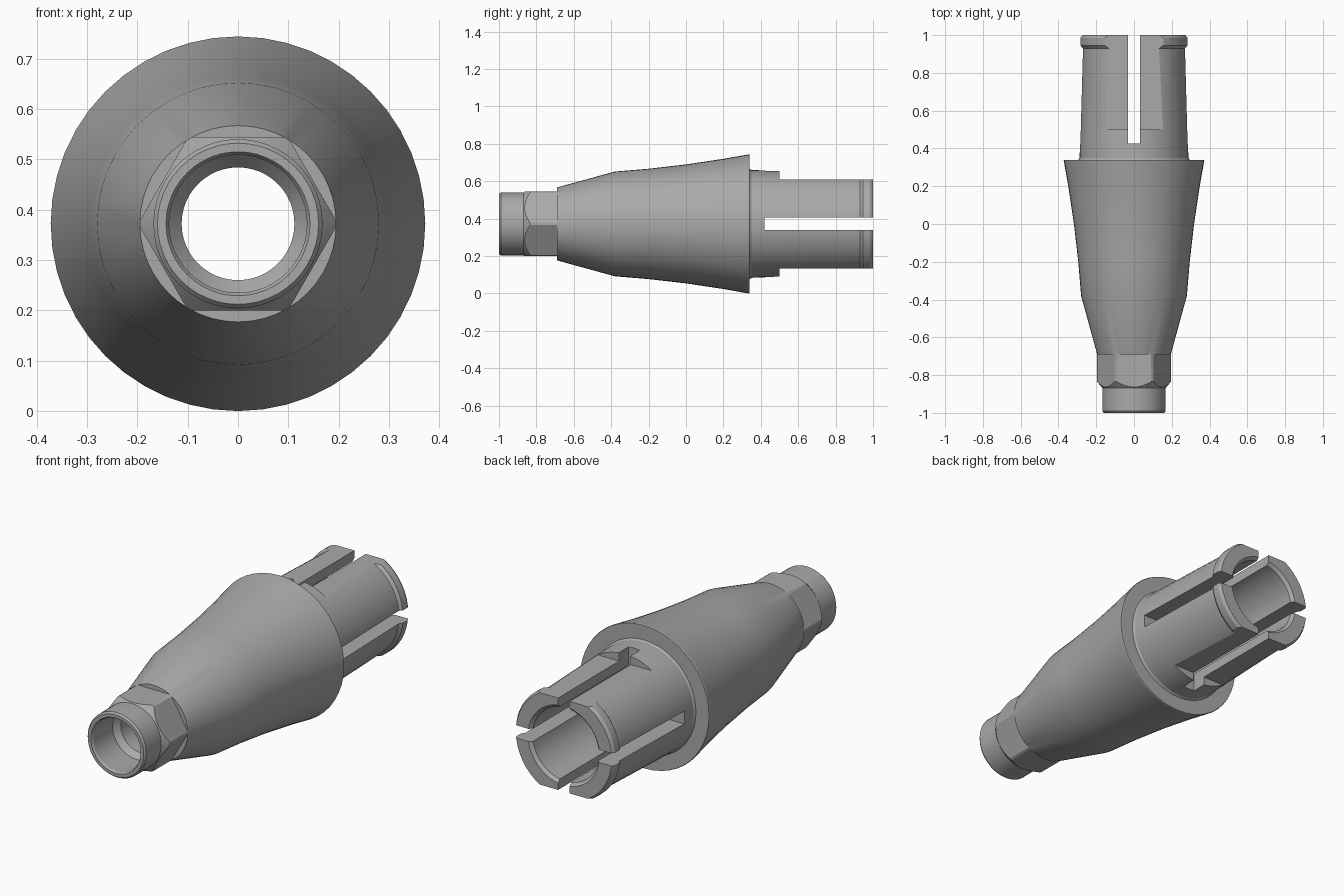
import bpy, bmesh, math

if "Cube" in bpy.data.objects:
    bpy.data.objects.remove(bpy.data.objects["Cube"])

CZ = 0.372      # height of the long axis
SEG = 48

metal = bpy.data.materials.new("satin grey")
metal.diffuse_color = (0.40, 0.40, 0.40, 1)
metal.use_nodes = True
metal.node_tree.nodes["Principled BSDF"].inputs["Base Color"].default_value = metal.diffuse_color


def make_object(name, bm):
    bmesh.ops.recalc_face_normals(bm, faces=bm.faces)
    mesh = bpy.data.meshes.new(name)
    bm.to_mesh(mesh)
    bm.free()
    mesh.materials.append(metal)
    ob = bpy.data.objects.new(name, mesh)
    bpy.context.collection.objects.link(ob)
    return ob


def revolve(name, profile, segments=SEG, offset=0.0):
    """Closed (y, radius) profile turned around the long axis."""
    bm = bmesh.new()
    rings = []
    for i in range(segments):
        a = 2 * math.pi * i / segments + offset
        rings.append([bm.verts.new((r * math.cos(a), y, CZ + r * math.sin(a)))
                      for y, r in profile])
    n = len(profile)
    for i in range(segments):
        p, q = rings[i], rings[(i + 1) % segments]
        for j in range(n):
            k = (j + 1) % n
            bm.faces.new((p[j], p[k], q[k], q[j]))
    return make_object(name, bm)


def box(name, x, y, z):
    bm = bmesh.new()
    bmesh.ops.create_cube(bm, size=1)
    for v in bm.verts:
        for i, (lo, hi) in enumerate((x, y, z)):
            v.co[i] = hi if v.co[i] > 0 else lo
    return make_object(name, bm)


def cut(target, cutter):
    mod = target.modifiers.new("cut", 'BOOLEAN')
    mod.operation = 'DIFFERENCE'
    mod.solver = 'EXACT'
    mod.object = cutter
    bpy.context.view_layer.objects.active = target
    bpy.ops.object.modifier_apply(modifier=mod.name)
    bpy.data.objects.remove(cutter)


# Tapered body with threaded-end nose and through bore
body = revolve("tapered_body", [
    (-1.0, 0.160), (-0.99, 0.168), (-0.868, 0.168), (-0.835, 0.195),
    (-0.69, 0.195), (-0.38, 0.280), (-0.2, 0.295), (0.0, 0.318),
    (0.2, 0.348), (0.335, 0.372), (0.34, 0.370),
    (0.34, 0.220), (0.24, 0.220), (0.24, 0.112),
    (-0.80, 0.112), (-0.83, 0.137), (-0.99, 0.137), (-1.0, 0.143)])

# Hexagon flats on the neck
corner = 0.172 / math.cos(math.pi / 6)
cut(body, revolve("hex_cutter", [(-0.90, corner), (-0.90, 0.3),
                                 (-0.69, 0.3), (-0.69, corner)], 6))

# Split rear sleeve with snap lip
sleeve = revolve("split_sleeve", [
    (0.235, 0.290), (0.34, 0.295), (0.35, 0.288), (0.93, 0.272),
    (0.945, 0.285), (0.985, 0.285), (1.0, 0.275),
    (1.0, 0.205), (0.985, 0.190), (0.235, 0.190)])

# Flats above and below, then crossed slots
for s in (-1, 1):
    cut(sleeve, box("flat_cutter", (-0.5, 0.5), (0.5, 1.1),
                    sorted((CZ + s * 0.238, CZ + s * 0.5))))
w = 0.033
cut(sleeve, box("upright_slot_cutter", (-w, w), (0.425, 1.1), (CZ - 0.5, CZ + 0.5)))
cut(sleeve, box("level_slot_cutter", (-0.5, 0.5), (0.42, 1.1), (CZ - w, CZ + w)))

# Smooth turned surfaces, sharp edges kept
for ob in (body, sleeve):
    bpy.ops.object.select_all(action='DESELECT')
    ob.select_set(True)
    bpy.context.view_layer.objects.active = ob
    bpy.ops.object.shade_smooth_by_angle(angle=math.radians(22))
